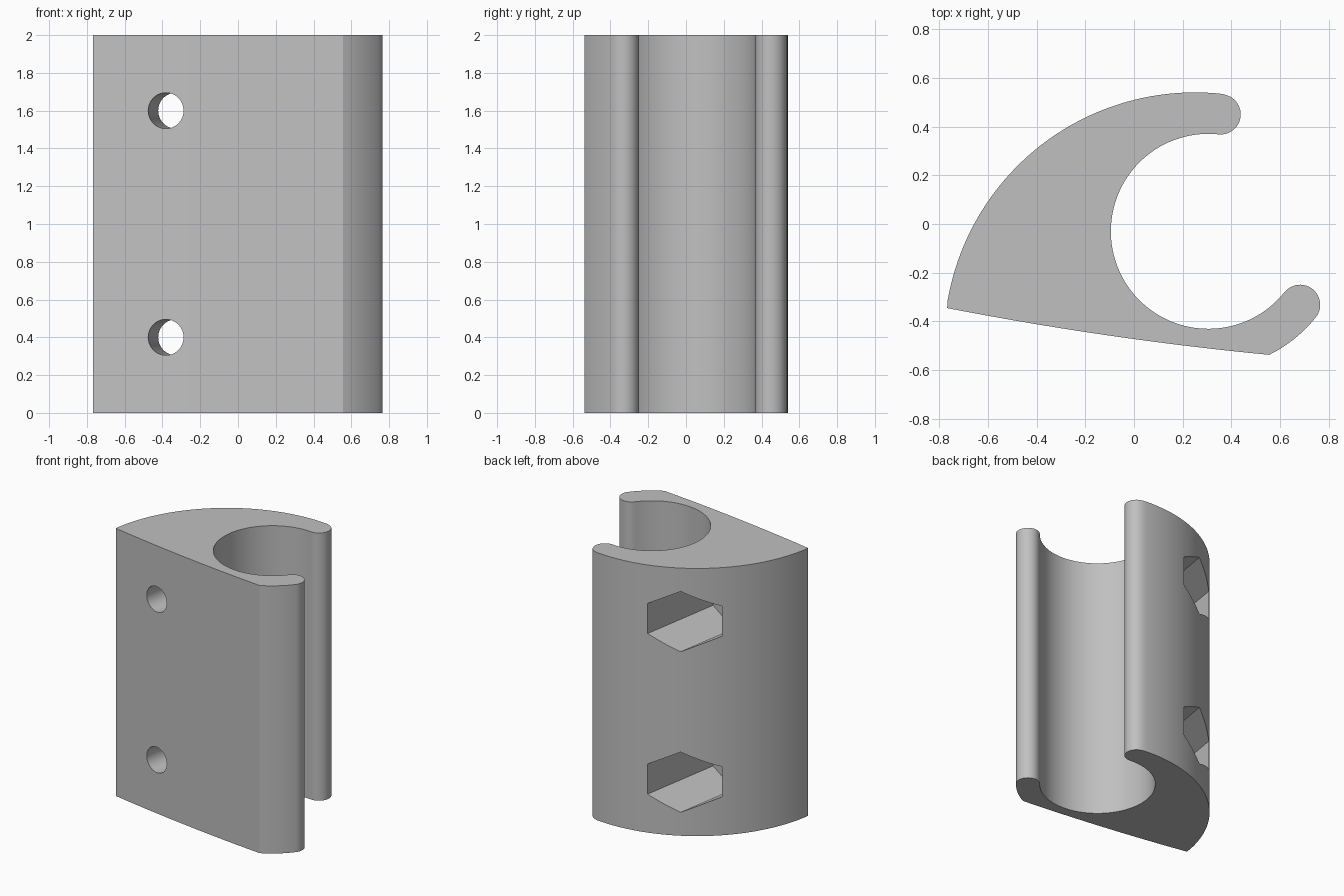
import bpy, bmesh
from math import cos, sin, radians, atan2, degrees
from mathutils import Vector

if "Cube" in bpy.data.objects:
    bpy.data.objects.remove(bpy.data.objects["Cube"])

HEIGHT = 2.0
BORE = Vector((0.305, -0.03))      # centre of the round channel
R_IN, R_OUT = 0.4, 0.565           # channel radius and outer lip radius
R_MID, R_TIP = (R_IN + R_OUT) / 2, (R_OUT - R_IN) / 2
BACK, R_BACK = Vector((0.25, -0.49)), 1.03
CORNER, HEEL = Vector((-0.767, -0.345)), Vector((0.555, -0.537))
LOW, HIGH = -38.7, 84              # angles of the two lip tips

grey = bpy.data.materials.new("plain grey")
grey.use_nodes = True
grey.diffuse_color = (0.53, 0.53, 0.53, 1)
grey.node_tree.nodes["Principled BSDF"].inputs["Base Color"].default_value = grey.diffuse_color


def polar(centre, radius, angle):
    a = radians(angle)
    return centre + radius * Vector((cos(a), sin(a)))


def arc(centre, radius, start, end, steps):
    """Points along an arc, leaving out the last one."""
    return [polar(centre, radius, start + (end - start) * i / steps) for i in range(steps)]


def angle_of(point, centre):
    return degrees(atan2(point.y - centre.y, point.x - centre.x))


def prism(name, points, depth):
    """Extrude a flat outline upward."""
    bm = bmesh.new()
    face = bm.faces.new([bm.verts.new((p.x, p.y, 0)) for p in points])
    top = bmesh.ops.extrude_face_region(bm, geom=[face])["geom"]
    bmesh.ops.translate(bm, vec=(0, 0, depth),
                        verts=[v for v in top if isinstance(v, bmesh.types.BMVert)])
    bmesh.ops.recalc_face_normals(bm, faces=bm.faces)
    mesh = bpy.data.meshes.new(name)
    bm.to_mesh(mesh)
    bm.free()
    mesh.materials.append(grey)
    obj = bpy.data.objects.new(name, mesh)
    bpy.context.collection.objects.link(obj)
    return obj


# Outline: bowed front, lower lip, channel, upper lip, curved back
chord = HEEL - CORNER
outward = Vector((chord.y, -chord.x)).normalized()
outline = [CORNER + chord * t + outward * 0.064 * t * (1 - t) for t in (i / 16 for i in range(16))]
outline += arc(BORE, R_OUT, angle_of(HEEL, BORE), LOW, 10)
outline += arc(polar(BORE, R_MID, LOW), R_TIP, LOW, LOW + 180, 24)
outline += arc(BORE, R_IN, LOW, HIGH - 360, 80)
outline += arc(polar(BORE, R_MID, HIGH), R_TIP, HIGH - 180, HIGH, 24)
back_start = angle_of(polar(BORE, R_OUT, HIGH), BACK)
outline += arc(BACK, R_BACK, back_start, angle_of(CORNER, BACK), 48)
clip_body = prism("clip_body", outline, HEIGHT)

# Screw holes with hexagonal nut pockets, square to the front face
axis = Vector((0.163, 0.987, 0)).normalized()
entry = Vector((-0.38, -0.403, 0))


def cutter(name, radius, sides, start, length, z):
    ring = arc(Vector((0, 0)), radius, 90, 450, sides)
    obj = prism(name, ring, length)
    obj.rotation_mode = "QUATERNION"
    obj.rotation_quaternion = axis.to_track_quat("Z", "Y")
    obj.location = entry + axis * start + Vector((0, 0, z))
    obj.hide_render = True
    return obj


cutters = []
for z in (0.4, 1.6):
    cutters.append(cutter("screw_hole_cutter", 0.095, 40, -0.2, 0.7, z))
    cutters.append(cutter("nut_pocket_cutter", 0.225, 6, 0.315, 1.0, z))

bpy.ops.object.select_all(action="DESELECT")
clip_body.select_set(True)
bpy.context.view_layer.objects.active = clip_body
for tool in cutters:
    mod = clip_body.modifiers.new("cut", "BOOLEAN")
    mod.operation, mod.solver, mod.object = "DIFFERENCE", "EXACT", tool
    bpy.ops.object.modifier_apply(modifier=mod.name)
for tool in cutters:
    bpy.data.objects.remove(tool)

bpy.ops.object.shade_smooth_by_angle(angle=radians(25))
